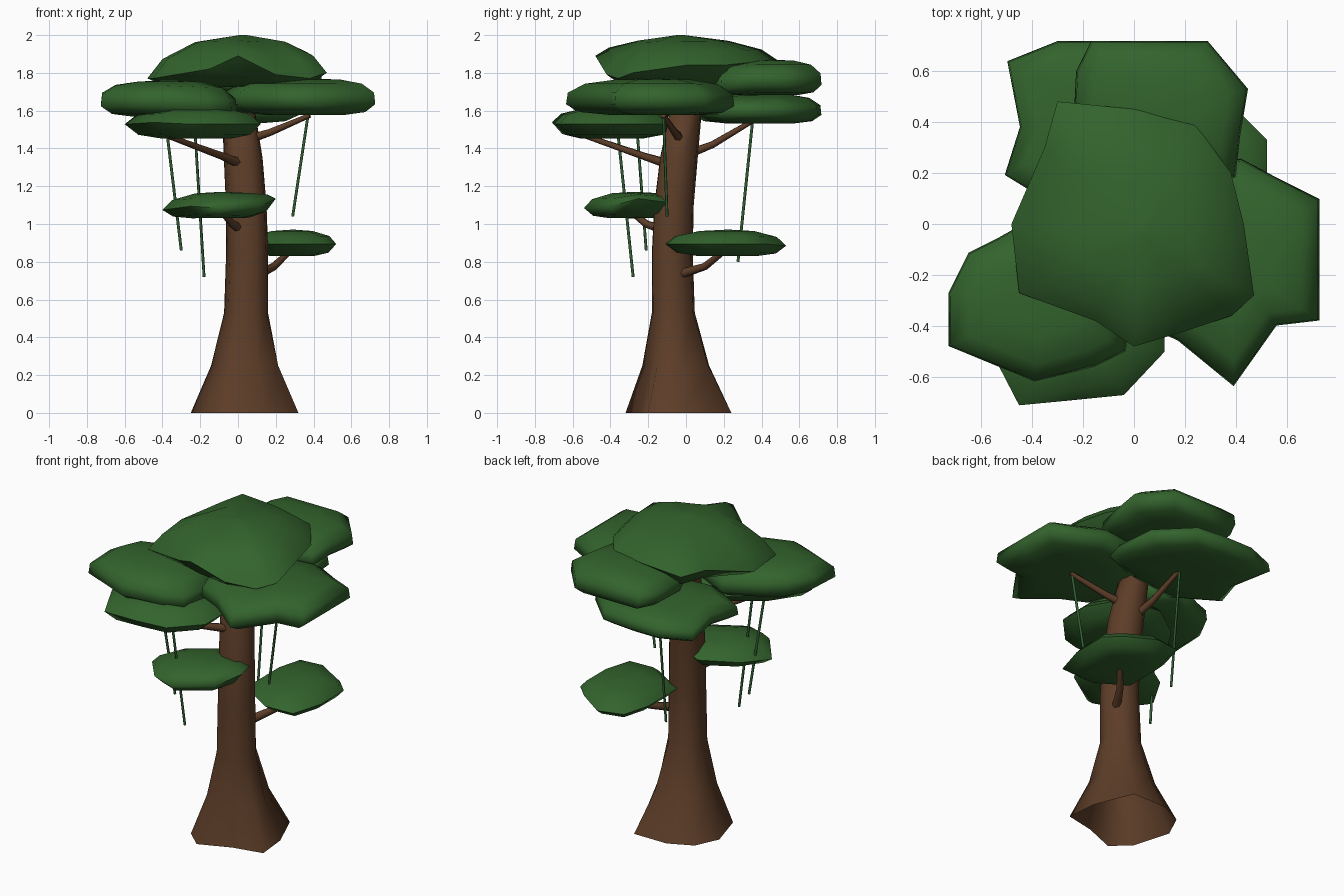
import bpy, bmesh, math
from mathutils import Vector

cube = bpy.data.objects.get("Cube")
if cube:
    bpy.data.objects.remove(cube)


def material(name, color):
    m = bpy.data.materials.new(name)
    m.use_nodes = True
    m.diffuse_color = (*color, 1)
    m.node_tree.nodes["Principled BSDF"].inputs["Base Color"].default_value = (*color, 1)
    return m


BARK = material("bark brown", (0.109, 0.047, 0.021))
LEAF = material("leaf green", (0.033, 0.125, 0.026))
VINE = material("vine green", (0.030, 0.112, 0.033))


def loft(name, rings, mat, angle=80, open_base=False):
    """Skin a stack of equal rings and cap the ends."""
    bm = bmesh.new()
    loops = [[bm.verts.new(p) for p in ring] for ring in rings]
    n = len(loops[0])
    for a, b in zip(loops, loops[1:]):
        for i in range(n):
            j = (i + 1) % n
            bm.faces.new((a[i], a[j], b[j], b[i]))
    bm.faces.new(loops[-1])
    if not open_base:
        bm.faces.new(loops[0][::-1])
    bmesh.ops.recalc_face_normals(bm, faces=bm.faces)
    me = bpy.data.meshes.new(name)
    bm.to_mesh(me)
    bm.free()
    me.materials.append(mat)
    ob = bpy.data.objects.new(name, me)
    bpy.context.collection.objects.link(ob)
    bpy.ops.object.select_all(action="DESELECT")
    ob.select_set(True)
    bpy.context.view_layer.objects.active = ob
    bpy.ops.object.shade_smooth_by_angle(angle=math.radians(angle))
    return ob


def tube(name, points, r0, r1, mat, sides=6):
    """Tapered round limb along a path."""
    pts = [Vector(p) for p in points]
    rings = []
    for k, p in enumerate(pts):
        d = pts[min(k + 1, len(pts) - 1)] - pts[max(k - 1, 0)]
        q = d.to_track_quat("Z", "Y")
        r = r0 + (r1 - r0) * k / (len(pts) - 1)
        rings.append([p + q @ Vector((r * math.cos(t), r * math.sin(t), 0))
                      for t in (math.tau * i / sides for i in range(sides))])
    return loft(name, rings, mat)


# Leaf pads: squashed clumps on an irregular outline; profiles are (scale, height)
FULL = [(0.04, 0.02), (0.5, 0.01), (0.83, 0.09), (0.99, 0.3), (0.97, 0.62),
        (0.78, 0.86), (0.45, 0.97), (0.04, 1)]
THIN = [(0.04, 0.02), (0.5, 0.01), (0.82, 0.13), (1, 0.46), (0.84, 0.76),
        (0.45, 0.95), (0.04, 1)]
DOME = [(0.04, 0.02), (0.5, 0.02), (0.82, 0.12), (1, 0.36), (0.84, 0.64),
        (0.5, 0.88), (0.04, 1)]


def pad(name, z0, z1, profile, outline):
    """An outline point is x, y and an optional lift of the rim there."""
    c = sum((Vector(p[:2]) for p in outline), Vector((0, 0))) / len(outline)
    rings = []
    for s, t in profile:
        ring = []
        for x, y, *lift in outline:
            q = c + (Vector((x, y)) - c) * s
            ring.append((q.x, q.y, z0 + (z1 - z0) * t + sum(lift) * s ** 4))
        rings.append(ring)
    return loft(name, rings, LEAF)


pad("crown_leaves", 1.72, 2.0, DOME, [
    (-.3, .48, .05), (0, .45, .05), (.24, .39, .04), (.38, .2, .02), (.43, 0, .02),
    (.47, -.28, -.02), (.38, -.36, -.05), (.2, -.42, -.03), (0, -.48, .07),
    (-.15, -.38), (-.45, -.27, -.05), (-.48, 0, -.05), (-.35, .3, .04)])
pad("front_right_leaves", 1.565, 1.76, FULL, [
    (-.73, -.48), (-.73, -.27, .01), (-.65, -.11, .02), (-.53, -.05), (-.3, .08),
    (-.08, -.05, -.02), (0, -.3, -.03), (-.03, -.5, -.03), (-.15, -.56, -.02), (-.39, -.62)])
pad("left_leaves", 1.575, 1.77, FULL, [
    (.42, .26, -.01), (.57, .18, -.01), (.73, .1), (.73, -.14), (.73, -.38), (.56, -.4),
    (.39, -.64), (.17, -.46), (0, -.38), (-.1, -.1), (.12, .22)])
pad("back_upper_leaves", 1.68, 1.87, FULL, [
    (-.17, .72), (.06, .72), (.29, .72), (.45, .53), (.42, .35), (.4, .18, -.02),
    (.1, .13, -.02), (-.15, .2), (-.24, .4), (-.23, .6)])
pad("back_lower_leaves", 1.53, 1.69, FULL, [
    (-.3, .72), (-.1, .72), (.1, .7), (.3, .5), (.33, .17), (.1, .08),
    (-.25, .03), (-.51, .19), (-.45, .38), (-.5, .64)])
pad("front_lower_leaves", 1.45, 1.62, THIN, [
    (-.45, -.71, .01), (-.24, -.69), (-.04, -.67), (.12, -.5), (.12, -.3),
    (0, -.1), (-.25, -.06), (-.45, -.2), (-.6, -.42)])
pad("middle_leaves", 1.03, 1.17, THIN, [
    (-.4, -.3, -.02), (-.25, -.49), (-.1, -.54, -.01), (.12, -.4), (.2, -.25, .04),
    (.15, -.1, .02), (-.09, .01, .01), (-.3, -.12)])
pad("low_leaves", 0.83, 0.97, THIN, [
    (.09, .5), (.26, .53, -.01), (.43, .42), (.52, .33), (.52, .1), (.46, -.1),
    (.27, -.11), (.04, .03), (.04, .32)])

# Trunk: lobed root flare blending into a leaning round stem, open underneath
ROOT = [(.2, .24), (-.03, .24), (-.18, .17), (-.25, .02), (-.18, -.22), (-.07, -.32),
        (.13, -.24), (.32, -.2), (.3, 0)]
STEM = [(0, .28, 1, .04, -.05), (.25, .18, .42, .04, -.06), (.53, .119, .05, .043, -.07),
        (.85, .114, 0, .048, -.075), (1.1, .11, 0, .043, -.066), (1.35, .105, 0, .027, -.04),
        (1.62, .088, 0, 0, 0)]
foot = Vector(STEM[0][3:])
rings = []
for z, r, lobe, cx, cy in STEM:
    ring = []
    for p in ROOT:
        d = Vector(p) - foot
        q = d.normalized() * (r + (d.length - STEM[0][1]) * lobe)
        ring.append((cx + q.x, cy + q.y, z))
    rings.append(ring)
loft("trunk", rings, BARK, open_base=True)

# Branches
BRANCHES = {
    "front_branch": [(.01, -.1, 1.32), (-.08, -.22, 1.358), (-.37, -.53, 1.465)],
    "left_branch": [(.06, -.03, 1.45), (.17, -.06, 1.485), (.38, -.12, 1.575)],
    "back_branch": [(0, .01, 1.37), (-.02, .14, 1.42), (-.05, .36, 1.55)],
    "middle_branch": [(.02, -.12, .97), (-.03, -.21, 1.0), (-.1, -.31, 1.08)],
    "low_branch": [(.11, -.03, .735), (.19, .1, .775), (.29, .22, .87)],
}
for name, path in BRANCHES.items():
    tube(name, path, 0.027, 0.014, BARK)

# Hanging vines
VINES = [((-.38, -.26, 1.52), (-.3, -.21, .86)), ((-.23, -.365, 1.52), (-.18, -.28, .72)),
         ((.375, -.12, 1.6), (.29, -.1, 1.04)), ((-.05, .355, 1.57), (-.05, .275, .8))]
for i, ends in enumerate(VINES):
    tube("vine_%d" % (i + 1), ends, 0.008, 0.008, VINE, 5)
